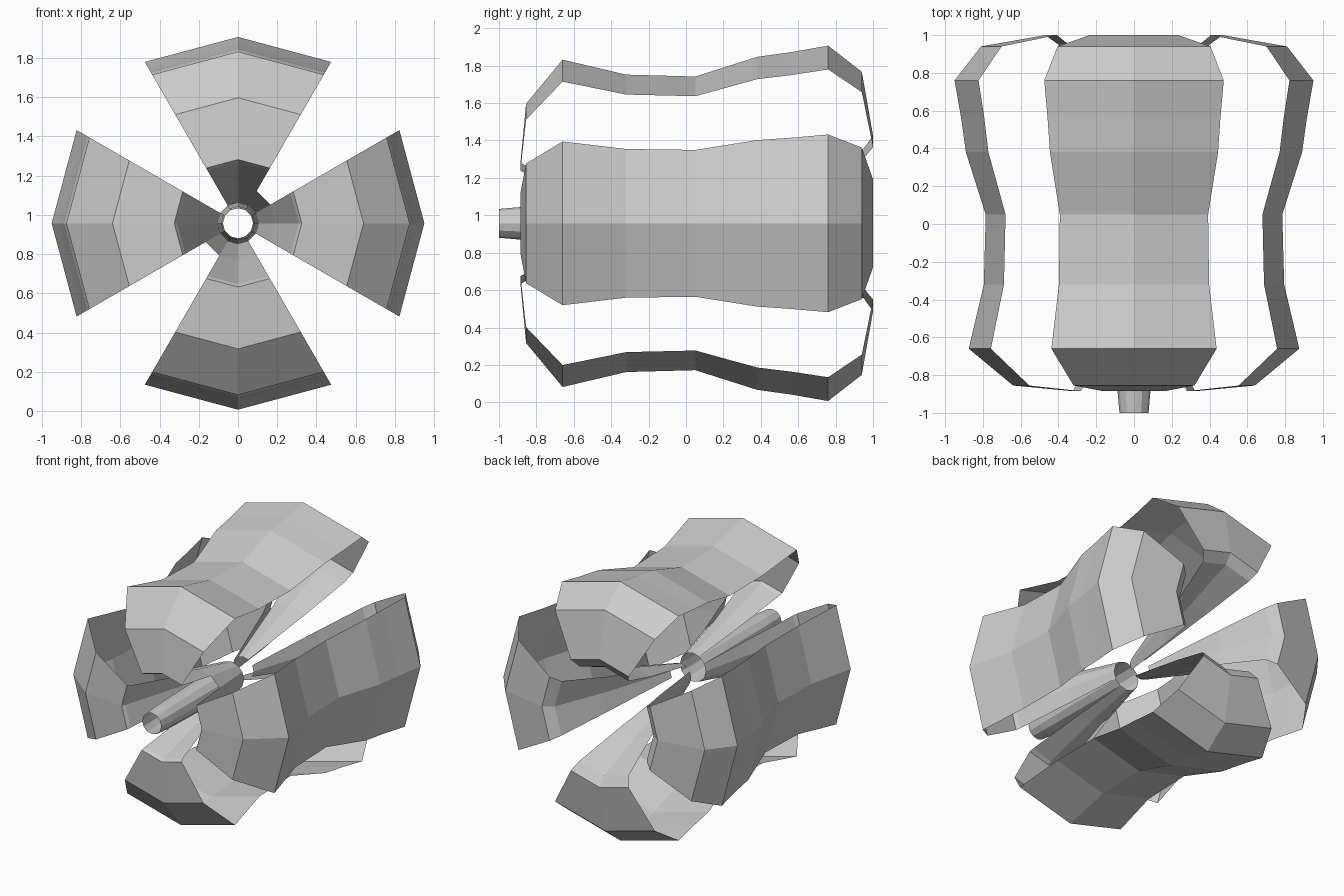
import bpy, bmesh
from math import sin, cos, radians

if "Cube" in bpy.data.objects:
    bpy.data.objects.remove(bpy.data.objects["Cube"])

CZ = 0.957  # height of the horizontal axis


def lathe(name, profile, angles):
    """Sweep (y, radius) points around the y axis through the given angles."""
    bm = bmesh.new()
    rows = [[bm.verts.new((r * sin(radians(a)), y, CZ + r * cos(radians(a))))
             for y, r in profile] for a in angles]
    for a, b in zip(rows, rows[1:]):
        for i in range(len(profile) - 1):
            bm.faces.new((a[i], a[i + 1], b[i + 1], b[i]))
    bmesh.ops.remove_doubles(bm, verts=bm.verts, dist=1e-5)
    bmesh.ops.recalc_face_normals(bm, faces=bm.faces)
    me = bpy.data.meshes.new(name)
    bm.to_mesh(me)
    bm.free()
    ob = bpy.data.objects.new(name, me)
    bpy.context.collection.objects.link(ob)
    return ob


# fruit-like shell: deep front dimple, waisted outside, deep back dimple
front_dimple = [(-0.08, 0.105), (-0.45, 0.19), (-0.86, 0.31)]
outside = [(-0.885, 0.325), (-0.855, 0.64), (-0.66, 0.875), (-0.32, 0.795),
           (0.05, 0.785), (0.38, 0.89), (0.56, 0.915), (0.76, 0.95),
           (0.94, 0.81), (1.0, 0.47)]
back_dimple = [(0.95, 0.40), (0.6, 0.26), (0.06, 0.085)]

# four two-panel segments with open gaps between them
for i, side in enumerate(("top", "right", "bottom", "left")):
    lathe(side + "_segment", front_dimple + outside + back_dimple,
          [90 * i + d for d in (-30, 0, 30)])

# small dimple panels left in two of the gaps
for name, start in (("upper_gap_panel", 30), ("lower_gap_panel", 210)):
    lathe(name, front_dimple[:2], [start, start + 30])

# hollow stem along the axis
lathe("stem", [(-1.0, 0.077), (-0.885, 0.087), (-0.08, 0.105)],
      range(0, 361, 30))
